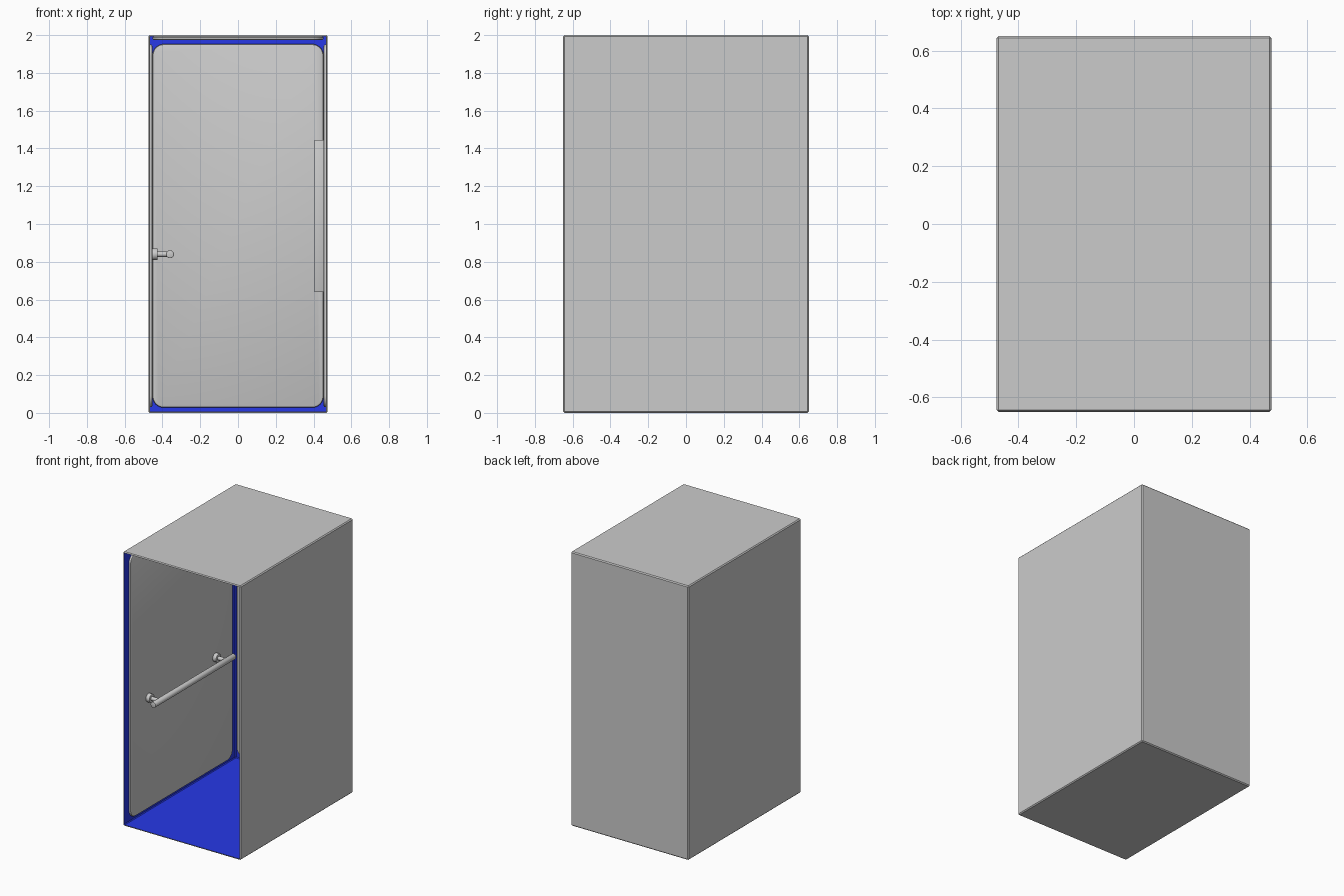
import bpy, bmesh, math
from mathutils import Vector, Matrix

if "Cube" in bpy.data.objects:
    bpy.data.objects.remove(bpy.data.objects["Cube"])


def finish(bm, name):
    mesh = bpy.data.meshes.new(name)
    bm.to_mesh(mesh)
    bm.free()
    ob = bpy.data.objects.new(name, mesh)
    bpy.context.collection.objects.link(ob)
    bpy.ops.object.select_all(action='DESELECT')
    ob.select_set(True)
    bpy.context.view_layer.objects.active = ob
    bpy.ops.object.shade_smooth_by_angle(angle=math.radians(35))
    return ob


def box(name, size, centre, bevel, segments=1, open_front=False):
    bm = bmesh.new()
    bmesh.ops.create_cube(bm, size=1)
    bmesh.ops.scale(bm, vec=size, verts=bm.verts)
    bmesh.ops.bevel(bm, geom=bm.edges[:], offset=bevel, segments=segments,
                    profile=0.5, affect='EDGES')
    if open_front:
        bm.normal_update()
        front = [f for f in bm.faces if f.normal.y < -0.99]
        bmesh.ops.delete(bm, geom=front, context='FACES')
    bmesh.ops.translate(bm, vec=centre, verts=bm.verts)
    return finish(bm, name)


def rounded_rect(w, h, r, steps=8):
    pts = []
    for i, (sx, sy) in enumerate([(1, 1), (-1, 1), (-1, -1), (1, -1)]):
        for k in range(steps + 1):
            a = math.radians(90 * i + 90 * k / steps)
            pts.append((sx * (w / 2 - r) + r * math.cos(a),
                        sy * (h / 2 - r) + r * math.sin(a)))
    return pts


def lining(name, w, h, origin, u, v, radius=0.06):
    """Rounded slab with a soft rim; lies in the u/v plane and rises along u x v."""
    u, v, o = Vector(u), Vector(v), Vector(origin)
    n = u.cross(v)
    bm = bmesh.new()
    rings = []
    for inset, depth in [(0.006, 0), (0, 0.004), (0, 0.011), (0.003, 0.016), (0.01, 0.019)]:
        pts = rounded_rect(w - 2 * inset, h - 2 * inset, radius - inset)
        rings.append([bm.verts.new(o + u * a + v * b + n * depth) for a, b in pts])
    for lo, hi in zip(rings, rings[1:]):
        for i in range(len(lo)):
            j = (i + 1) % len(lo)
            bm.faces.new((lo[i], lo[j], hi[j], hi[i]))
    bm.faces.new(rings[0][::-1])
    bm.faces.new(rings[-1])
    bmesh.ops.recalc_face_normals(bm, faces=bm.faces)
    return finish(bm, name)


def cylinder(name, radius, start, end, bevel=0.0):
    start, end = Vector(start), Vector(end)
    axis = end - start
    bm = bmesh.new()
    bmesh.ops.create_cone(bm, cap_ends=True, segments=32, radius1=radius,
                          radius2=radius, depth=axis.length)
    if bevel:
        rims = [e for e in bm.edges if abs(e.verts[0].co.z - e.verts[1].co.z) < 1e-5]
        bmesh.ops.bevel(bm, geom=rims, offset=bevel, segments=2, profile=0.5, affect='EDGES')
    rot = axis.to_track_quat('Z', 'Y').to_matrix().to_4x4()
    bmesh.ops.transform(bm, verts=bm.verts,
                        matrix=Matrix.Translation((start + end) / 2) @ rot)
    return finish(bm, name)


# Cabin shell: thin box open at the front, grey outside and blue inside
shell = box("cabin_shell", (0.95, 1.3, 2), (0, 0, 1), 0.007, open_front=True)
for mat_name, colour in (("outer_grey", (0.8, 0.8, 0.8, 1)), ("inner_blue", (0.02, 0.04, 0.8, 1))):
    mat = bpy.data.materials.new(mat_name)
    mat.diffuse_color = colour
    mat.use_nodes = True
    mat.node_tree.nodes["Principled BSDF"].inputs["Base Color"].default_value = mat.diffuse_color
    shell.data.materials.append(mat)
skin = shell.modifiers.new("skin", 'SOLIDIFY')
skin.thickness = 0.003
skin.offset = -1
skin.material_offset = 1
skin.material_offset_rim = 0

# Inner linings on both sides, back and ceiling
for name, s in (("left_wall_panel", -1), ("right_wall_panel", 1)):
    lining(name, 1.18, 1.92, (0.4715 * s, 0, 0.99), (0, -s, 0), (0, 0, 1))
lining("back_wall_panel", 0.905, 1.925, (0, 0.645, 0.99), (1, 0, 0), (0, 0, 1))
lining("ceiling_panel", 1.18, 0.905, (0, 0, 1.992), (0, 1, 0), (1, 0, 0))

# Handrail on the left wall
RX, RZ = -0.36, 0.84
cylinder("handrail", 0.021, (RX, -0.465, RZ), (RX, 0.465, RZ), 0.003)
for side, y in (("front", -0.385), ("rear", 0.385)):
    cylinder(side + "_rail_base", 0.031, (-0.456, y, RZ), (-0.425, y, RZ), 0.003)
    cylinder(side + "_rail_stem", 0.014, (-0.43, y, RZ), (RX, y, RZ))

# Control panel on the right wall
box("control_panel", (0.055, 0.2, 0.805), (0.4325, -0.4, 1.0425), 0.004, 2)
